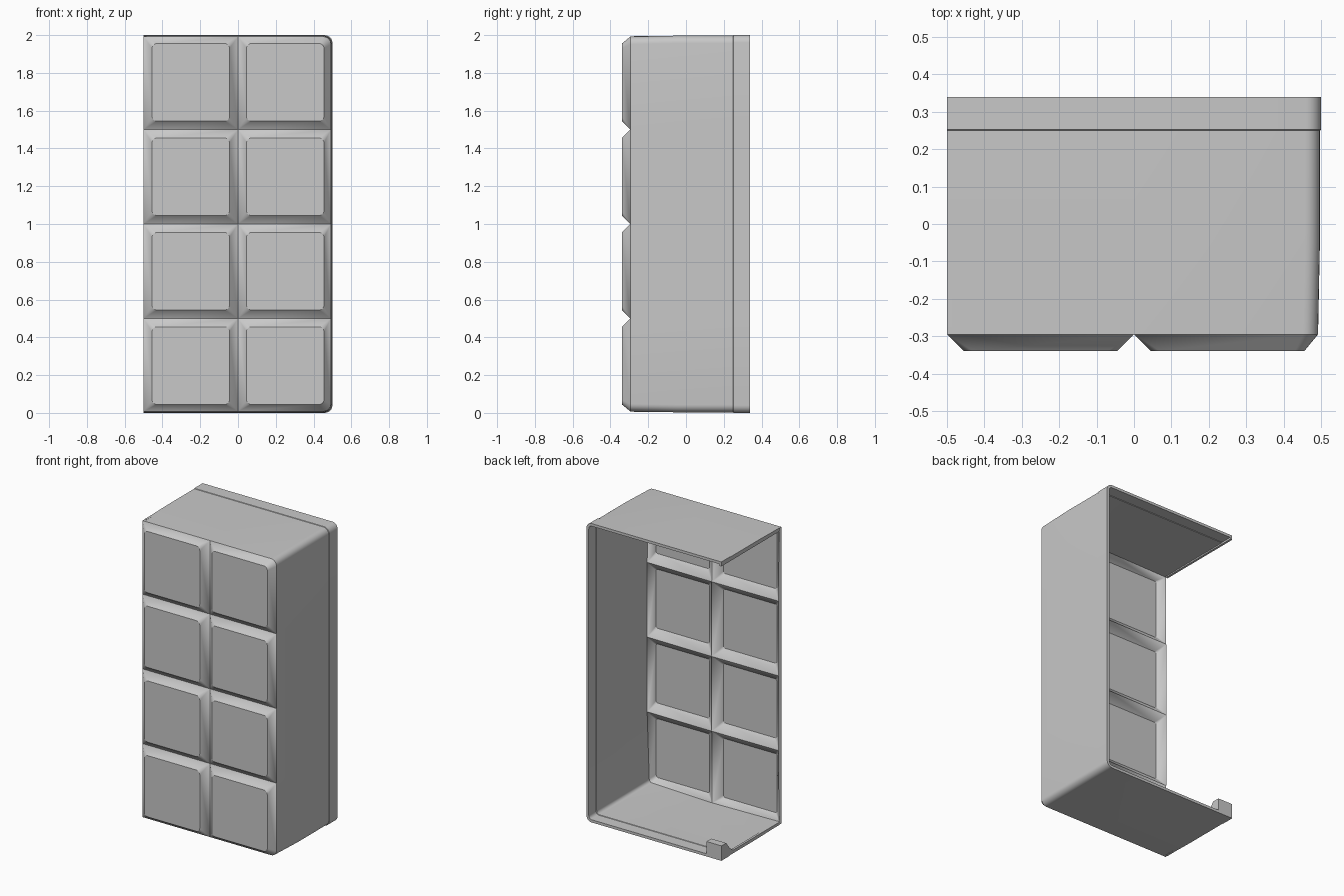
import bpy, bmesh, math
from mathutils import Vector

cube = bpy.data.objects.get("Cube")
if cube:
    bpy.data.objects.remove(cube, do_unlink=True)

grey = bpy.data.materials.new("light_grey")
grey.use_nodes = True
colour = (0.58, 0.58, 0.58, 1)
grey.diffuse_color = colour
grey.node_tree.nodes["Principled BSDF"].inputs["Base Color"].default_value = colour

FRONT, VALLEY, BACK = -0.34, -0.295, 0.34
LEFT, HEIGHT, WALL = -0.5, 2.0, 0.018
DRAFT = 0.008
STEPS = 6


def make_object(name, bm):
    mesh = bpy.data.meshes.new(name)
    bm.to_mesh(mesh)
    bm.free()
    mesh.materials.append(grey)
    obj = bpy.data.objects.new(name, mesh)
    bpy.context.collection.objects.link(obj)
    return obj


def select_only(obj):
    bpy.ops.object.select_all(action='DESELECT')
    obj.select_set(True)
    bpy.context.view_layer.objects.active = obj


def rounded_rect(x0, x1, z0, z1, radii, y):
    """Points around a rectangle, one radius per corner, from the top right."""
    corners = [(x1, z1, -1, -1), (x0, z1, 1, -1), (x0, z0, 1, 1), (x1, z0, -1, 1)]
    points = []
    for i, (cx, cz, sx, sz) in enumerate(corners):
        r = radii[i]
        for k in range(STEPS + 1):
            a = math.pi / 2 * (i + k / STEPS)
            points.append(Vector((cx + sx * r + r * math.cos(a), y,
                                  cz + sz * r + r * math.sin(a))))
    return points


def prism(name, profile, x0, x1):
    """Extrude a (y, z) profile along x."""
    bm = bmesh.new()
    face = bm.faces.new([bm.verts.new((x0, y, z)) for y, z in profile])
    ext = bmesh.ops.extrude_face_region(bm, geom=[face])
    bmesh.ops.translate(bm, vec=(x1 - x0, 0, 0),
                        verts=[v for v in ext["geom"] if isinstance(v, bmesh.types.BMVert)])
    bmesh.ops.recalc_face_normals(bm, faces=bm.faces)
    return make_object(name, bm)


# Front: two columns of four raised tiles with bevelled sides
bm = bmesh.new()
xs = [LEFT, 0, 0.5 - DRAFT]
zs = [DRAFT, 0.5, 1.0, 1.5, HEIGHT - DRAFT]
for col in range(2):
    for row in range(4):
        radii = [0.04 if col == 1 and row == 3 else 0, 0, 0,
                 0.04 if col == 1 and row == 0 else 0]
        base = rounded_rect(xs[col], xs[col + 1], zs[row], zs[row + 1], radii, VALLEY)
        x, z = LEFT + col * 0.5, row * 0.5
        top = rounded_rect(x + 0.045, x + 0.455, z + 0.045, z + 0.455, [0.025] * 4, FRONT)
        outer = [bm.verts.new(p) for p in base]
        inner = [bm.verts.new(p) for p in top]
        bm.faces.new(inner)
        for i in range(len(outer)):
            j = (i + 1) % len(outer)
            bm.faces.new((outer[i], outer[j], inner[j], inner[i]))
bmesh.ops.remove_doubles(bm, verts=bm.verts, dist=0.0005)

# Top, bottom and right walls, drawn back with a slight draft
edges = [e for e in bm.edges if e.is_boundary
         and not all(v.co.x < LEFT + 0.001 for v in e.verts)]
previous = DRAFT
for y, inset in [(-0.05, 0.003), (0.25, 0.003), (0.252, 0), (BACK, 0)]:
    ext = bmesh.ops.extrude_edge_only(bm, edges=edges)["geom"]
    edges = [g for g in ext if isinstance(g, bmesh.types.BMEdge)]
    for v in [g for g in ext if isinstance(g, bmesh.types.BMVert)]:
        v.co.x = LEFT + (v.co.x - LEFT) * (1 - inset) / (1 - previous)
        v.co.z = 1 + (v.co.z - 1) * (1 - inset) / (1 - previous)
        v.co.y = y
    previous = inset

bmesh.ops.recalc_face_normals(bm, faces=bm.faces)
panel = min(bm.faces, key=lambda f: f.calc_center_median().y)
if panel.normal.y > 0:
    bmesh.ops.reverse_faces(bm, faces=bm.faces)
shell = make_object("tiled_shell", bm)

solid = shell.modifiers.new("thickness", 'SOLIDIFY')
solid.thickness = WALL
solid.offset = -1
solid.use_even_offset = True
solid.use_quality_normals = True
select_only(shell)
bpy.ops.object.modifier_apply(modifier=solid.name)
bpy.ops.object.shade_smooth_by_angle(angle=math.radians(30))

# Narrow lips along the open left side
for name, z0, z1 in [("bottom_lip", 0.006, 0.025), ("top_lip", 1.97, 1.994)]:
    prism(name, [(VALLEY + 0.02, z0), (BACK, z0), (BACK, z1), (VALLEY + 0.02, z1)],
          LEFT, LEFT + 0.015)

# Small sloped block in the rear left corner of the floor
prism("corner_block", [(BACK, 0.003), (BACK, 0.1), (0.29, 0.1), (0.25, 0.05),
                       (0.21, 0.02), (0.21, 0.003)], LEFT, LEFT + 0.11)
